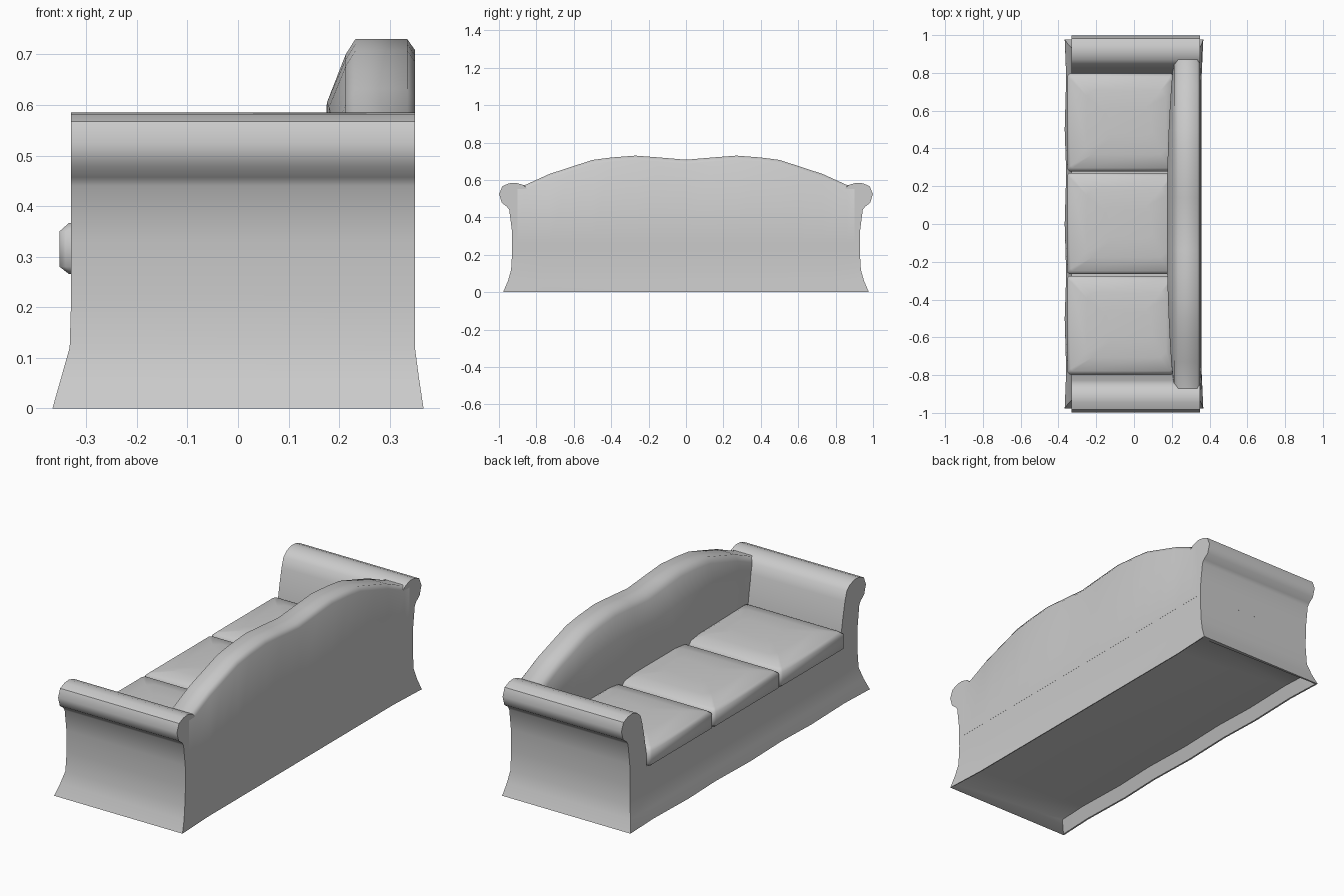
import bpy, bmesh
from math import radians

if "Cube" in bpy.data.objects:
    bpy.data.objects.remove(bpy.data.objects["Cube"])


def loft(name, rings, angle=40):
    """Skin a list of equal-length closed rings, cap both ends, smooth shade."""
    bm = bmesh.new()
    rows = [[bm.verts.new(p) for p in ring] for ring in rings]
    n = len(rows[0])
    for a, b in zip(rows, rows[1:]):
        for i in range(n):
            j = (i + 1) % n
            bm.faces.new((a[i], a[j], b[j], b[i]))
    bm.faces.new(rows[0])
    bm.faces.new(rows[-1])
    bmesh.ops.recalc_face_normals(bm, faces=bm.faces)
    me = bpy.data.meshes.new(name)
    bm.to_mesh(me)
    bm.free()
    ob = bpy.data.objects.new(name, me)
    bpy.context.collection.objects.link(ob)
    bpy.ops.object.select_all(action='DESELECT')
    ob.select_set(True)
    bpy.context.view_layer.objects.active = ob
    bpy.ops.object.shade_smooth_by_angle(angle=radians(angle))
    return ob


def rect(x0, x1, y0, y1, z, c):
    """Rectangle with cut corners of size c."""
    return [(x0 + c, y0, z), (x1 - c, y0, z), (x1, y0 + c, z), (x1, y1 - c, z),
            (x1 - c, y1, z), (x0 + c, y1, z), (x0, y1 - c, z), (x0, y0 + c, z)]


def base_ring(front, back, back_mid, y, z, z_front=None):
    """Base outline: back flares only at its corners, front skirt is wavy."""
    zf = z if z_front is None else z_front
    wave = 0.008 if z < 0.05 else 0
    fr = [(front + wave * (k % 2), yy, zf)
          for k, yy in enumerate((y, 0.78, 0.5, 0.27, 0, -0.27, -0.5, -0.78, -y))]
    return fr + [(back, -y, z), (back_mid, -0.76, z), (back_mid, 0.76, z), (back, y, z)]


# Base with flared skirt and an underside rising behind the front skirt
loft("base", [
    base_ring(-0.33, 0.352, 0.342, 0.945, 0.008, 0.06),
    base_ring(-0.358, 0.362, 0.352, 0.97, 0.0),
    base_ring(-0.367, 0.367, 0.357, 0.978, 0.0),
    base_ring(-0.35, 0.358, 0.354, 0.952, 0.06),
    base_ring(-0.333, 0.35, 0.35, 0.935, 0.12),
    base_ring(-0.33, 0.35, 0.35, 0.929, 0.22),
    base_ring(-0.33, 0.35, 0.35, 0.93, 0.27),
], 55)

# Rolled arms, one profile extruded front to back
arm = [(0.792, 0.268), (0.93, 0.268), (0.931, 0.33), (0.945, 0.44),
       (0.957, 0.457), (0.985, 0.478), (0.999, 0.525), (0.982, 0.567),
       (0.945, 0.582), (0.91, 0.585), (0.87, 0.573), (0.843, 0.55),
       (0.827, 0.50), (0.81, 0.42), (0.796, 0.34)]
for side, label in ((-1, "right"), (1, "left")):
    loft(label + "_arm", [[(x, side * y, z) for y, z in arm] for x in (-0.33, 0.35)])

# Camel-shaped backrest: (y, top height, front x)
half = [(0.14, 0.72, 0.175), (0.27, 0.73, 0.176), (0.40, 0.72, 0.18),
        (0.50, 0.707, 0.184), (0.62, 0.668, 0.19), (0.73, 0.632, 0.197),
        (0.86, 0.573, 0.21), (0.90, 0.572, 0.212)]
stations = [(-y, h, f) for y, h, f in reversed(half)] + [(0, 0.708, 0.175)] + half
loft("backrest", [[(0.3505, y, 0.268), (0.3505, y, h - 0.022),
                   (0.335, y, h), (0.232, y, h), (0.213, y, h - 0.03),
                   (f, y, h - 0.125), (f, y, 0.268)] for y, h, f in stations], 65)

# Three plump seat cushions
edges = [-0.80, -0.27, 0.275, 0.80]
for i, (a, b) in enumerate(zip(edges, edges[1:])):
    a, b = a + 0.004, b - 0.004
    loft("seat_cushion_%d" % (i + 1), [
        rect(-0.335, 0.20, a + 0.015, b - 0.015, 0.266, 0.01),
        rect(-0.353, 0.21, a, b, 0.28, 0.012),
        rect(-0.353, 0.21, a, b, 0.35, 0.012),
        rect(-0.335, 0.20, a + 0.018, b - 0.018, 0.366, 0.012),
        rect(-0.25, 0.17, a + 0.09, b - 0.09, 0.38, 0.03),
        rect(-0.15, 0.09, a + 0.18, b - 0.18, 0.385, 0.03),
    ], 60)
